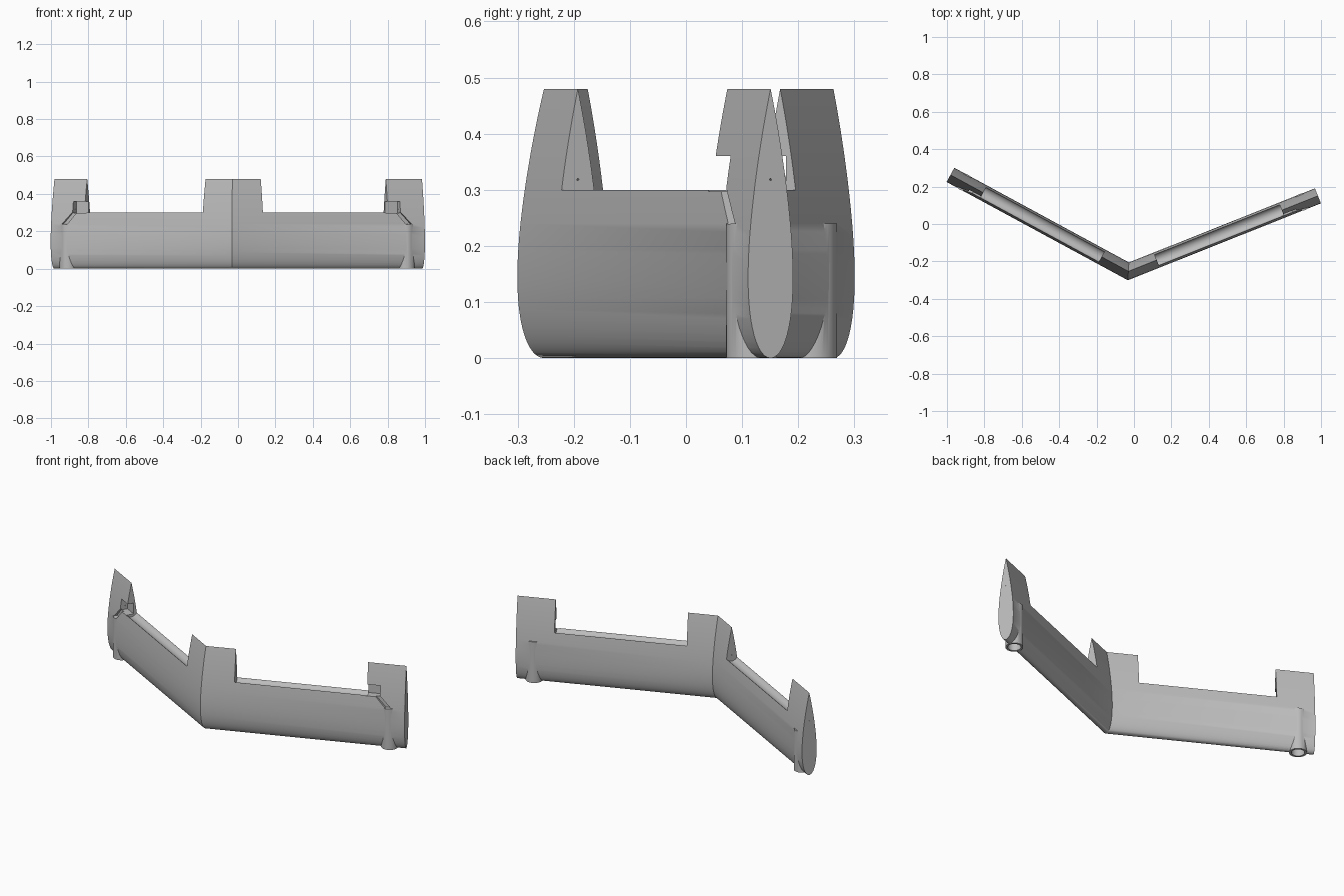
import bpy, bmesh, math
from mathutils import Matrix, Vector

cube = bpy.data.objects.get("Cube")
if cube:
    bpy.data.objects.remove(cube, do_unlink=True)

grey = bpy.data.materials.new("light_grey")
grey.use_nodes = True
grey.diffuse_color = (0.5, 0.5, 0.5, 1)
grey.node_tree.nodes["Principled BSDF"].inputs["Base Color"].default_value = (0.5, 0.5, 0.5, 1)

CHORD, THICK, LENGTH = 0.48, 0.18, 1.086
CORNER = Vector((-0.03, -0.253, 0))


def arm_frame(x, y):
    """Local axes: along the arm, towards the back, up."""
    d = Vector((x, y, 0)).normalized()
    back = Vector((-d.y, d.x, 0))
    if back.y < 0:
        back = -back
    up = Vector((0, 0, 1))
    m = Matrix((d, back, up)).transposed().to_4x4()
    m.translation = CORNER
    return m


ARMS = {"right": arm_frame(-0.95, 0.515), "left": arm_frame(1.014, 0.404)}


def make_object(name, bm):
    bmesh.ops.recalc_face_normals(bm, faces=bm.faces)
    mesh = bpy.data.meshes.new(name)
    bm.to_mesh(mesh)
    bm.free()
    mesh.materials.append(grey)
    obj = bpy.data.objects.new(name, mesh)
    bpy.context.collection.objects.link(obj)
    return obj


def prism(name, loop, offset, frame):
    """Extrude a closed local loop by an offset."""
    bm = bmesh.new()
    a = [bm.verts.new(frame @ Vector(p)) for p in loop]
    b = [bm.verts.new(frame @ (Vector(p) + Vector(offset))) for p in loop]
    bm.faces.new(a)
    bm.faces.new(b)
    for i in range(len(a)):
        j = (i + 1) % len(a)
        bm.faces.new((a[i], a[j], b[j], b[i]))
    return make_object(name, bm)


def ring(radius, count):
    turns = [math.tau * i / count for i in range(count)]
    return [(radius * math.cos(t), radius * math.sin(t)) for t in turns]


def foil_half(u):
    return 5 * THICK * CHORD * (0.2969 * math.sqrt(u) - 0.126 * u - 0.3516 * u**2
                                + 0.2843 * u**3 - 0.1036 * u**4)


# Symmetric foil section: rounded nose at the bottom, thin edge on top
STEPS = 32
us = [(1 - math.cos(math.pi * i / STEPS)) / 2 for i in range(STEPS + 1)]
section = [(-foil_half(u), u * CHORD) for u in us]
section += [(foil_half(u), u * CHORD) for u in reversed(us[1:-1])]

# Bent wing body, mitred at the corner
d_r, d_l = (ARMS[s].col[0].to_3d() for s in ("right", "left"))
mitre = (d_r + d_l).normalized()
mitre_scale = 1 / mitre.dot(ARMS["left"].col[1].to_3d())
bm = bmesh.new()
loops = [[bm.verts.new(ARMS["right"] @ Vector((LENGTH - 0.004, t, z))) for t, z in section],
         [bm.verts.new(CORNER + mitre * t * mitre_scale + Vector((0, 0, z))) for t, z in section],
         [bm.verts.new(ARMS["left"] @ Vector((LENGTH + 0.005, t, z))) for t, z in section]]
for a, b in zip(loops, loops[1:]):
    for i in range(len(a)):
        j = (i + 1) % len(a)
        bm.faces.new((a[i], a[j], b[j], b[i]))
bm.faces.new(loops[0])
bm.faces.new(loops[-1])
body = make_object("wing_body", bm)


def apply_boolean(tool, operation):
    mod = body.modifiers.new(tool.name, "BOOLEAN")
    mod.operation, mod.solver, mod.object = operation, "EXACT", tool
    bpy.context.view_layer.objects.active = body
    bpy.ops.object.modifier_apply(modifier=mod.name)
    bpy.data.objects.remove(tool, do_unlink=True)


for side, frame in ARMS.items():
    # Vertical socket tube near the tip
    post = [(1.0 + x, y, 0) for x, y in ring(0.0455, 48)]
    apply_boolean(prism(side + "_socket", post, (0, 0, 0.24), frame), "UNION")

    # Flap bay with a rounded hinge trough as its floor
    half = math.asin(0.031 / 0.036)
    arc = [half * (i / 10 - 1) for i in range(21)]
    bay = [(-0.1, 0.6), (-0.1, 0.3)]
    bay += [(0.036 * math.sin(a), 0.318 - 0.036 * math.cos(a)) for a in arc]
    bay += [(0.1, 0.3), (0.1, 0.6)]
    cutters = [prism("bay", [(0.163, t, z) for t, z in bay], (0.72, 0, 0), frame)]

    # Socket bore and hinge pin hole
    bore = [(1.0 + x, y, -0.05) for x, y in ring(0.034, 32)]
    cutters.append(prism("bore", bore, (0, 0, 0.28), frame))
    pin = [(0.1, t, 0.318 + z) for t, z in ring(0.002, 8)]
    cutters.append(prism("pin_hole", pin, (1.2, 0, 0), frame))

    # Front pocket beside the bay and the slanted channel to the socket
    pocket = [(0.87, -0.1, 0.297), (0.955, -0.1, 0.297), (0.955, -0.1, 0.36), (0.87, -0.1, 0.36)]
    cutters.append(prism("pocket", pocket, (0, 0.112, 0), frame))
    channel = [(0.925, -0.1, 0.305), (0.953, -0.1, 0.305), (1.015, -0.1, 0.24), (0.985, -0.1, 0.237)]
    cutters.append(prism("channel", channel, (0, 0.08, 0), frame))
    for cutter in cutters:
        apply_boolean(cutter, "DIFFERENCE")

bpy.ops.object.select_all(action="DESELECT")
body.select_set(True)
bpy.context.view_layer.objects.active = body
bpy.ops.object.shade_smooth_by_angle(angle=math.radians(30))
